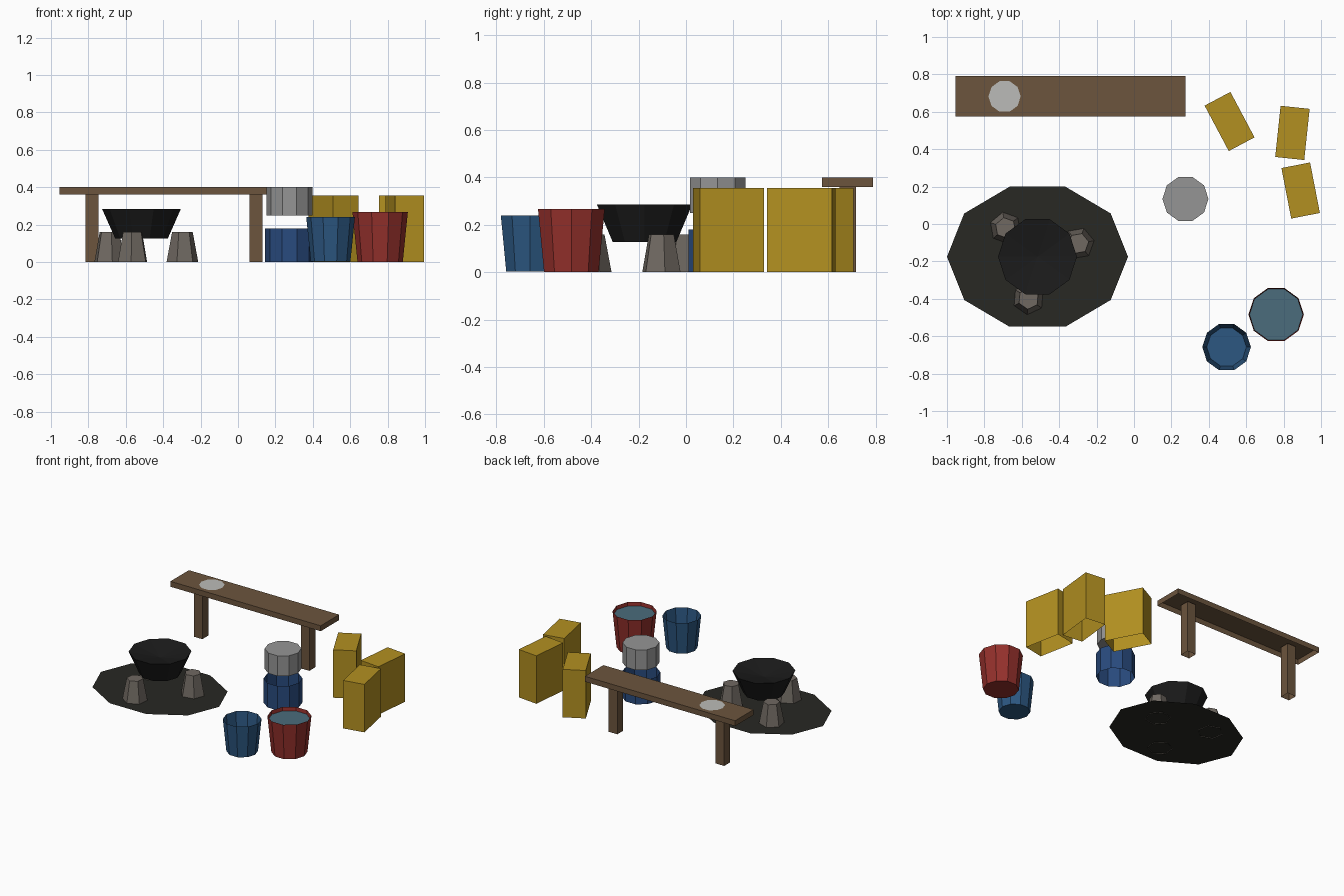
import bpy, bmesh, math
from mathutils import Matrix

if "Cube" in bpy.data.objects:
    bpy.data.objects.remove(bpy.data.objects["Cube"])


def mat(name, r, g, b):
    m = bpy.data.materials.new(name)
    m.diffuse_color = (r, g, b, 1)
    m.use_nodes = True
    m.node_tree.nodes["Principled BSDF"].inputs["Base Color"].default_value = m.diffuse_color
    return m


BLACK = mat("soot_black", .011, .011, .011)
ASH = mat("ash", .021, .021, .017)
STONE = mat("stone", .16, .14, .12)
WOOD = mat("wood", .15, .09, .047)
BLUE = mat("blue_plastic", .025, .095, .22)
NAVY = mat("navy_metal", .022, .07, .21)
RED = mat("red_plastic", .30, .03, .025)
WATER = mat("water", .07, .15, .20)
YELLOW = mat("yellow_plastic", .45, .28, .015)
METAL = mat("metal", .30, .30, .30)
TIN = mat("tin", .50, .50, .48)


def finish(name, bm, loc, rot, m):
    me = bpy.data.meshes.new(name)
    bm.to_mesh(me)
    bm.free()
    me.materials.append(m)
    ob = bpy.data.objects.new(name, me)
    ob.location = loc
    ob.rotation_euler.z = math.radians(rot)
    bpy.context.collection.objects.link(ob)
    return ob


def lathe(name, profile, x, y, m, n=10, rot=0, sy=1):
    """Faceted turned shape; profile is (radius, z) from bottom outward to top."""
    bm = bmesh.new()
    rings = []
    for r, z in profile:
        if r == 0:
            rings.append([bm.verts.new((0, 0, z))])
        else:
            rings.append([bm.verts.new((r * math.cos(2 * math.pi * i / n),
                                        r * sy * math.sin(2 * math.pi * i / n), z))
                          for i in range(n)])
    for a, b in zip(rings, rings[1:]):
        for i in range(n):
            j = (i + 1) % n
            if len(a) == 1:
                bm.faces.new((a[0], b[j], b[i]))
            elif len(b) == 1:
                bm.faces.new((a[i], a[j], b[0]))
            else:
                bm.faces.new((a[i], a[j], b[j], b[i]))
    bmesh.ops.dissolve_limit(bm, angle_limit=.01, verts=bm.verts, edges=bm.edges)
    return finish(name, bm, (x, y, 0), rot, m)


def box(name, size, x, y, z, m, rot=0):
    """Box standing on z with an open underside."""
    bm = bmesh.new()
    bmesh.ops.create_cube(bm, size=1, matrix=Matrix.Translation((0, 0, .5)))
    bm.normal_update()
    bmesh.ops.delete(bm, geom=[f for f in bm.faces if f.normal.z < -.5],
                     context='FACES_ONLY')
    bmesh.ops.scale(bm, vec=size, verts=bm.verts)
    return finish(name, bm, (x, y, z), rot, m)


# Fireplace: ash patch, three hearth stones, cooking pot
FX, FY = -.516, -.175
lathe("ash_patch", [(.484, .004), (0, .004)], FX, FY, ASH, sy=.813)
for i, spin in enumerate((10, 40, 25)):
    a = math.radians(18 + 120 * i)
    lathe(f"hearth_stone_{i + 1}", [(.086, 0), (.056, .16), (0, .16)],
          FX + .23 * math.cos(a), FY + .23 * math.sin(a), STONE, n=6, rot=spin)
lathe("cooking_pot", [(0, .127), (.141, .127), (.211, .285), (0, .24)], FX, FY, BLACK)

# Bench with two legs and a plate
box("bench_top", (1.231, .216, .04), -.34, .682, .36, WOOD)
for name, x in (("left_leg", -.78), ("right_leg", .096)):
    box(name, (.07, .07, .385), x, .682, 0, WOOD)
lathe("plate", [(.086, .404), (0, .404)], -.692, .682, TIN)

# Stove ring with a pan above it
lathe("stove_ring", [(.13, 0), (.13, .18)], .275, .134, NAVY)
lathe("stove_pan", [(0, .25), (.123, .25), (.123, .40), (0, .40)], .275, .134, METAL)

# Buckets
lathe("blue_bucket", [(0, .003), (.106, .003), (.13, .24)], .495, -.658, BLUE)
lathe("red_bucket", [(0, 0), (.121, 0), (.148, .267)], .76, -.484, RED)
lathe("bucket_water", [(.143, .24), (0, .24)], .76, -.484, WATER)

# Water cans
for i, (x, y, rot) in enumerate(((.511, .548, 28), (.847, .487, -6), (.891, .179, 11))):
    box(f"water_can_{i + 1}", (.156, .275, .355), x, y, 0, YELLOW, rot)
